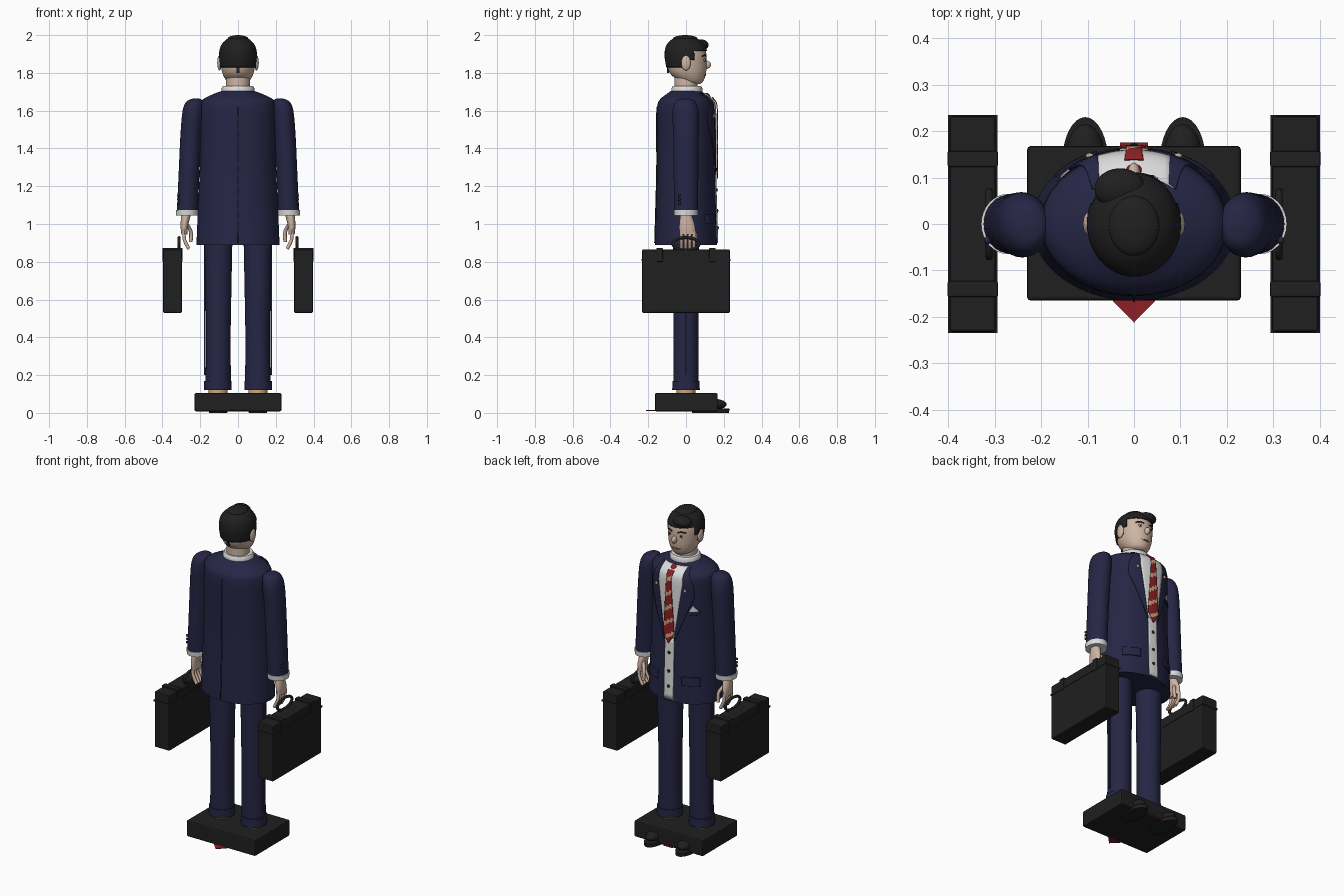
import bpy, bmesh, math
from mathutils import Vector

cube = bpy.data.objects.get("Cube")
if cube:
    bpy.data.objects.remove(cube, do_unlink=True)


def material(name, rgb):
    m = bpy.data.materials.new(name)
    m.use_nodes = True
    m.diffuse_color = (*rgb, 1)
    m.node_tree.nodes["Principled BSDF"].inputs["Base Color"].default_value = (*rgb, 1)
    return m


NAVY = material("navy cloth", (0.019, 0.019, 0.06))
BLACK = material("black", (0.014, 0.014, 0.014))
SKIN = material("skin", (0.62, 0.46, 0.36))
WHITE = material("white cloth", (0.72, 0.72, 0.72))
RED = material("red", (0.27, 0.014, 0.018))
TAN = material("tan", (0.6, 0.4, 0.22))
LIP = material("lip brown", (0.2, 0.08, 0.06))


def finish(name, bm, *mats, smooth=True):
    bmesh.ops.recalc_face_normals(bm, faces=bm.faces)
    me = bpy.data.meshes.new(name)
    bm.to_mesh(me)
    bm.free()
    for m in mats:
        me.materials.append(m)
    ob = bpy.data.objects.new(name, me)
    bpy.context.collection.objects.link(ob)
    if smooth:
        bpy.ops.object.select_all(action='DESELECT')
        ob.select_set(True)
        bpy.context.view_layer.objects.active = ob
        bpy.ops.object.shade_smooth_by_angle(angle=math.radians(40))
    return ob


def dense(rings, n=5):
    """Smoothly interpolate rings of numbers."""
    out = []
    for i in range(len(rings) - 1):
        p = [Vector(rings[min(max(i + k, 0), len(rings) - 1)]) for k in (-1, 0, 1, 2)]
        for j in range(n):
            t = j / n
            out.append(0.5 * (2 * p[1] + (p[2] - p[0]) * t
                       + (2 * p[0] - 5 * p[1] + 4 * p[2] - p[3]) * t ** 2
                       + (3 * p[1] - p[0] - 3 * p[2] + p[3]) * t ** 3))
    return out + [Vector(rings[-1])]


def loft(name, rings, mat, n=5, seg=32, grow=0.0, keep=None):
    """Stack ellipses given as (z, centre x, centre y, radius x, radius y)."""
    bm = bmesh.new()
    loops = []
    for z, cx, cy, rx, ry in (dense(rings, n) if n > 1 else rings):
        loops.append([bm.verts.new((cx + (rx + grow) * math.cos(a), cy + (ry + grow) * math.sin(a), z))
                      for a in (2 * math.pi * k / seg for k in range(seg))])
    for a, b in zip(loops, loops[1:]):
        for k in range(seg):
            bm.faces.new((a[k], a[(k + 1) % seg], b[(k + 1) % seg], b[k]))
    bm.faces.new(loops[0])
    bm.faces.new(loops[-1])
    if keep:
        bad = [f for f in bm.faces if not keep(f.calc_center_median())]
        bmesh.ops.delete(bm, geom=bad, context='FACES')
    return finish(name, bm, mat)


def box(name, lo, hi, mat, bevel=0.0):
    bm = bmesh.new()
    bmesh.ops.create_cube(bm, size=1)
    for v in bm.verts:
        v.co = [l + (h - l) * (c + 0.5) for l, h, c in zip(lo, hi, v.co)]
    if bevel:
        bmesh.ops.bevel(bm, geom=bm.edges[:], offset=bevel, segments=2, affect='EDGES', profile=0.5)
    return finish(name, bm, mat, smooth=False)


def ball(name, centre, radii, mat):
    bm = bmesh.new()
    bmesh.ops.create_uvsphere(bm, u_segments=24, v_segments=14, radius=1)
    for v in bm.verts:
        v.co = [c + r * p for c, r, p in zip(centre, radii, v.co)]
    return finish(name, bm, mat)


def tube(name, points, radius, mat, closed=False):
    cu = bpy.data.curves.new(name, 'CURVE')
    cu.dimensions = '3D'
    cu.bevel_depth, cu.bevel_resolution, cu.use_fill_caps = radius, 3, True
    sp = cu.splines.new('POLY')
    pts = points if closed else dense(points, 4)
    sp.points.add(len(pts) - 1)
    for p, q in zip(sp.points, pts):
        p.co = (*q, 1)
    sp.use_cyclic_u = closed
    cu.materials.append(mat)
    ob = bpy.data.objects.new(name, cu)
    bpy.context.collection.objects.link(ob)
    bpy.ops.object.select_all(action='DESELECT')
    ob.select_set(True)
    bpy.context.view_layer.objects.active = ob
    bpy.ops.object.convert(target='MESH')
    bpy.ops.object.shade_smooth_by_angle(angle=math.radians(40))


# Jacket body
TORSO = [(0.89, 0, 0, 0.22, 0.165), (1.06, 0, 0, 0.213, 0.16), (1.3, 0, 0, 0.202, 0.154),
         (1.5, 0, 0, 0.2, 0.155), (1.62, 0, 0, 0.2, 0.153), (1.66, 0, 0, 0.185, 0.137),
         (1.69, 0, 0, 0.125, 0.1), (1.705, 0, 0, 0.085, 0.08)]
loft("jacket_body", TORSO, NAVY, seg=64)
PROFILE = dense(TORSO)


def body_y(x, z):
    for a, b in zip(PROFILE, PROFILE[1:]):
        if z <= b[0]:
            break
    t = min(max((z - a[0]) / (b[0] - a[0]), 0), 1)
    r = a.lerp(b, t)
    return r[4] * math.sqrt(max(0, 1 - (x / r[3]) ** 2))


def patch(name, rows, off, *mats, side=1, nx=8, ny=12, rule=None):
    """Thin plate that hugs the jacket; rows are (z, x start, x end)."""
    bm = bmesh.new()
    grid = []
    for a, b in zip(rows, rows[1:]):
        for j in range(ny + (b is rows[-1])):
            z, x0, x1 = Vector(a).lerp(Vector(b), j / ny)
            xs = [x0 + (x1 - x0) * i / nx for i in range(nx + 1)]
            grid.append([bm.verts.new((x, side * (body_y(x, z) + off), z)) for x in xs])
    for p, q in zip(grid, grid[1:]):
        for i in range(nx):
            f = bm.faces.new((p[i], p[i + 1], q[i + 1], q[i]))
            if rule:
                f.material_index = rule(f.calc_center_median())
    ob = finish(name, bm, *mats)
    mod = ob.modifiers.new("thickness", 'SOLIDIFY')
    mod.thickness, mod.offset = 0.005, 0


# Shirt, tie and jacket details
patch("shirt_front", [(1.69, -0.085, 0.085), (1.6, -0.085, 0.085), (1.26, -0.03, 0.03)], 0.003, WHITE)
patch("shirt_strip", [(1.27, -0.03, 0.03), (0.9, -0.03, 0.03)], 0.003, WHITE)
patch("tie", [(1.67, -0.02, 0.02), (1.63, -0.015, 0.015), (1.3, -0.036, 0.036), (1.24, -0.002, 0.002)],
      0.012, RED, TAN, ny=24, rule=lambda c: int(((c.z + 0.6 * c.x) % 0.085) < 0.022))
ball("tie_knot", (0, 0.108, 1.668), (0.023, 0.022, 0.026), RED)
patch("back_seam", [(1.62, -0.002, 0.002), (0.9, -0.002, 0.002)], 0.001, BLACK, side=-1, nx=1)
for z in (1.18, 1.07, 0.98):
    ball("shirt_button", (0, body_y(0, z) + 0.006, z), (0.009, 0.006, 0.009), BLACK)
for s in (-1, 1):
    patch("lapel", [(1.69, s * 0.075, s * 0.09), (1.6, s * 0.08, s * 0.135), (1.53, s * 0.07, s * 0.14),
                    (1.26, s * 0.03, s * 0.036)], 0.006, NAVY)
    patch("pocket_flap", [(1.05, s * 0.08, s * 0.17), (1.0, s * 0.08, s * 0.17)], 0.005, NAVY)
    ball("lapel_pin", (s * 0.095, body_y(0.095, 1.57) + 0.01, 1.57), (0.009, 0.006, 0.009), TAN)
patch("breast_pocket", [(1.445, -0.165, -0.105), (1.425, -0.165, -0.105)], 0.004, NAVY)
patch("handkerchief", [(1.48, -0.133, -0.13), (1.445, -0.158, -0.112)], 0.005, WHITE)

# Collar and neck
loft("shirt_collar", [(1.7, 0, 0.005, 0.088, 0.083), (1.72, 0, 0.005, 0.086, 0.081),
                      (1.73, 0, 0.005, 0.08, 0.075)], WHITE, n=2)
loft("neck", [(1.7, 0, 0, 0.064, 0.062), (1.8, 0, 0, 0.062, 0.062)], SKIN, n=1)

# Head, with the hair as a trimmed shell
HEAD = [(1.742, 0, 0.035, 0.035, 0.04), (1.757, 0, 0.027, 0.06, 0.065), (1.8, 0, 0.01, 0.083, 0.096),
        (1.86, 0, 0.003, 0.093, 0.106), (1.91, 0, 0, 0.093, 0.106), (1.95, 0, -0.003, 0.08, 0.092),
        (1.98, 0, -0.004, 0.05, 0.06), (1.994, 0, -0.004, 0.012, 0.015)]
loft("head", HEAD, SKIN, n=6, seg=48)
hair = loft("hair", HEAD, BLACK, n=6, seg=48, grow=0.007,
            keep=lambda c: c.z > (1.825 if c.y < 0.015 else 1.87 if c.y < 0.04 else 1.915))
hair.modifiers.new("thickness", 'SOLIDIFY').thickness = 0.007
ball("hair_crown", (0, -0.004, 1.98), (0.055, 0.065, 0.02), BLACK)
ball("hair_fringe", (-0.03, 0.075, 1.948), (0.055, 0.045, 0.03), BLACK)
box("hair_nape", (-0.008, -0.1, 1.8), (0.008, -0.09, 1.84), BLACK)

# Face
ball("nose", (0, 0.107, 1.843), (0.014, 0.025, 0.022), SKIN)
tube("mouth", [(-0.028, 0.093, 1.79), (0, 0.102, 1.787), (0.028, 0.093, 1.79)], 0.005, LIP)
for s in (-1, 1):
    ball("eye_white", (s * 0.038, 0.098, 1.868), (0.014, 0.005, 0.008), WHITE)
    ball("pupil", (s * 0.038, 0.101, 1.868), (0.007, 0.005, 0.007), BLACK)
    tube("eyebrow", [(s * 0.018, 0.106, 1.887), (s * 0.04, 0.099, 1.893), (s * 0.06, 0.085, 1.887)], 0.004, BLACK)
    ball("ear", (s * 0.098, 0, 1.853), (0.012, 0.025, 0.04), SKIN)

for s in (-1, 1):
    # Arm, cuff and hand
    loft("sleeve", [(1.065, s * 0.268, 0, 0.056, 0.063), (1.25, s * 0.26, 0, 0.055, 0.065),
                    (1.45, s * 0.25, 0, 0.056, 0.067), (1.58, s * 0.24, -0.002, 0.056, 0.07),
                    (1.635, s * 0.232, -0.003, 0.05, 0.06), (1.658, s * 0.225, -0.003, 0.032, 0.04),
                    (1.665, s * 0.222, -0.003, 0.008, 0.01)], NAVY)
    loft("shirt_cuff", [(1.045, s * 0.27, 0, 0.058, 0.062), (1.075, s * 0.27, 0, 0.059, 0.065)], WHITE, n=1)
    for z in (1.11, 1.13, 1.15):
        ball("sleeve_button", (s * 0.315, -0.035, z), (0.008, 0.008, 0.007), NAVY)
    loft("palm", [(0.945, s * 0.284, 0.008, 0.016, 0.042), (0.99, s * 0.284, 0.006, 0.02, 0.042),
                  (1.05, s * 0.275, 0, 0.026, 0.03)], SKIN, seg=20)
    for k in range(4):
        y = -0.024 + 0.022 * k
        tube("finger", [(s * 0.286, y, 0.96), (s * 0.283, y, 0.915), (s * 0.26, y, 0.868)], 0.0095, SKIN)
    tube("thumb", [(s * 0.272, 0.02, 1.0), (s * 0.25, 0.045, 0.96), (s * 0.25, 0.05, 0.905)], 0.01, SKIN)

    # Trouser leg, ankle and shoe
    loft("trouser_leg", [(0.12, s * 0.105, 0, 0.068, 0.067), (0.4, s * 0.104, 0, 0.065, 0.066),
                         (0.7, s * 0.104, 0, 0.07, 0.068), (0.95, s * 0.104, 0, 0.075, 0.07)], NAVY)
    loft("trouser_cuff", [(0.12, s * 0.107, 0, 0.073, 0.073), (0.17, s * 0.107, 0, 0.072, 0.072)], NAVY, n=1)
    box("trouser_side_stripe", (s * 0.176 - 0.003, -0.006, 0.2), (s * 0.176 + 0.003, 0.006, 0.9), NAVY)
    loft("ankle", [(0.09, s * 0.105, 0, 0.05, 0.05), (0.13, s * 0.105, 0, 0.05, 0.05)], TAN, n=1)
    loft("shoe_sole", [(0.0, s * 0.105, 0.13, 0.048, 0.098), (0.022, s * 0.105, 0.13, 0.05, 0.1)], BLACK, n=1)
    ball("shoe_toe", (s * 0.105, 0.14, 0.045), (0.042, 0.075, 0.03), BLACK)

    # Briefcase
    x0, x1 = s * 0.347 - 0.05, s * 0.347 + 0.05
    box("briefcase_body", (x0, -0.232, 0.53), (x1, 0.232, 0.865), BLACK, 0.006)
    box("briefcase_rim", (x0 - 0.003, -0.235, 0.805), (x1 + 0.003, 0.235, 0.815), BLACK)
    for y in (-0.14, 0.14):
        box("briefcase_latch", (x0 - 0.004, y - 0.017, 0.8), (x1 + 0.004, y + 0.017, 0.873), BLACK, 0.003)
    ring = [(s * 0.312, 0.07 * math.cos(a), 0.895 + 0.033 * math.sin(a))
            for a in (2 * math.pi * k / 32 for k in range(32))]
    tube("briefcase_handle", ring, 0.008, BLACK, closed=True)

# Base block with the red pointer under it
box("base_block", (-0.23, -0.165, 0.008), (0.23, 0.168, 0.105), BLACK, 0.008)
bm = bmesh.new()
tip = [bm.verts.new((x, y, 0.01)) for x, y in
       ((0, -0.212), (0.045, -0.166), (0.03, 0.175), (-0.03, 0.175), (-0.045, -0.166))]
slab = bmesh.ops.extrude_face_region(bm, geom=[bm.faces.new(tip)])
bmesh.ops.translate(bm, vec=(0, 0, 0.004), verts=[v for v in slab["geom"] if isinstance(v, bmesh.types.BMVert)])
finish("red_pointer", bm, RED, smooth=False)
